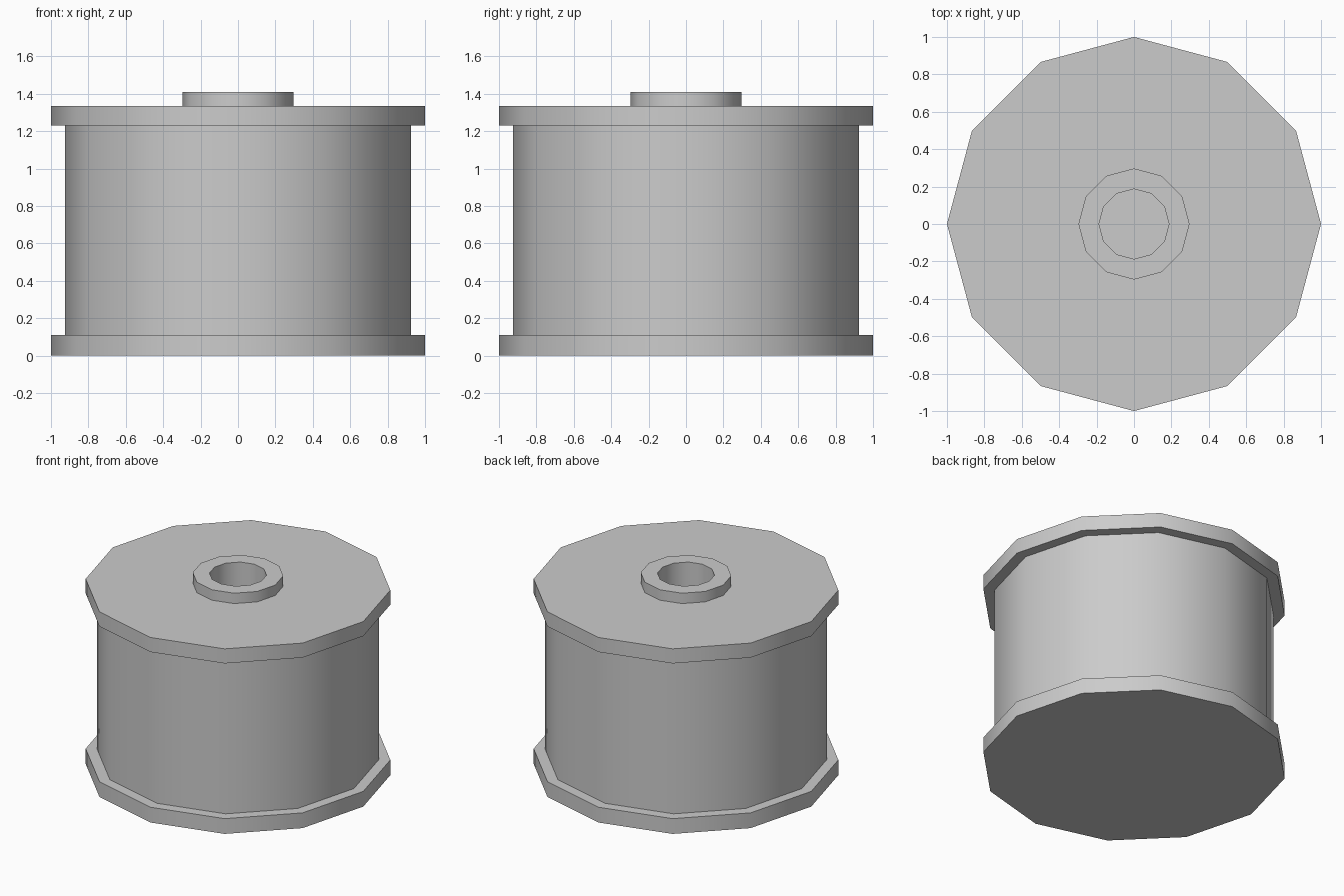
import bpy
import bmesh
import math

SIDES = 12

cube = bpy.data.objects.get("Cube")
if cube:
    bpy.data.objects.remove(cube, do_unlink=True)

# One plain grey for the whole spool
grey = bpy.data.materials.new("plain grey")
grey.use_nodes = True
colour = (0.6, 0.6, 0.6, 1.0)
grey.diffuse_color = colour
grey.node_tree.nodes["Principled BSDF"].inputs["Base Color"].default_value = colour


def lathe(name, profile):
    """Turn a (radius, height) profile into a twelve-sided solid."""
    bm = bmesh.new()
    rings = []
    for radius, height in profile:
        if radius == 0:
            rings.append([bm.verts.new((0, 0, height))])
            continue
        angles = [math.tau * i / SIDES for i in range(SIDES)]
        rings.append([bm.verts.new((radius * math.cos(a), radius * math.sin(a), height))
                      for a in angles])
    for low, high in zip(rings, rings[1:]):
        for i in range(SIDES):
            j = (i + 1) % SIDES
            corners = [low[i % len(low)], low[j % len(low)],
                       high[j % len(high)], high[i % len(high)]]
            bm.faces.new(list(dict.fromkeys(corners)))
    bmesh.ops.recalc_face_normals(bm, faces=bm.faces)
    mesh = bpy.data.meshes.new(name)
    bm.to_mesh(mesh)
    bm.free()
    mesh.materials.append(grey)
    obj = bpy.data.objects.new(name, mesh)
    bpy.context.collection.objects.link(obj)
    bpy.ops.object.select_all(action="DESELECT")
    obj.select_set(True)
    bpy.context.view_layer.objects.active = obj
    bpy.ops.object.shade_smooth_by_angle(angle=math.radians(40))


# Closed bottom flange
lathe("bottom_flange", [(0, 0), (1, 0), (1, 0.11), (0, 0.11)])

# Wound drum between the flanges, hollow around the spindle
lathe("drum", [(0.25, 0.1), (0.925, 0.1), (0.925, 1.24), (0.25, 1.24), (0.25, 0.1)])

# Top flange, pierced by the spindle
lathe("top_flange", [(0.25, 1.23), (1, 1.23), (1, 1.335), (0.25, 1.335), (0.25, 1.23)])

# Spindle tube with a deep blind bore
lathe("spindle", [(0, 0.05), (0.297, 0.05), (0.297, 1.41),
                  (0.187, 1.41), (0.187, 0.12), (0, 0.12)])
